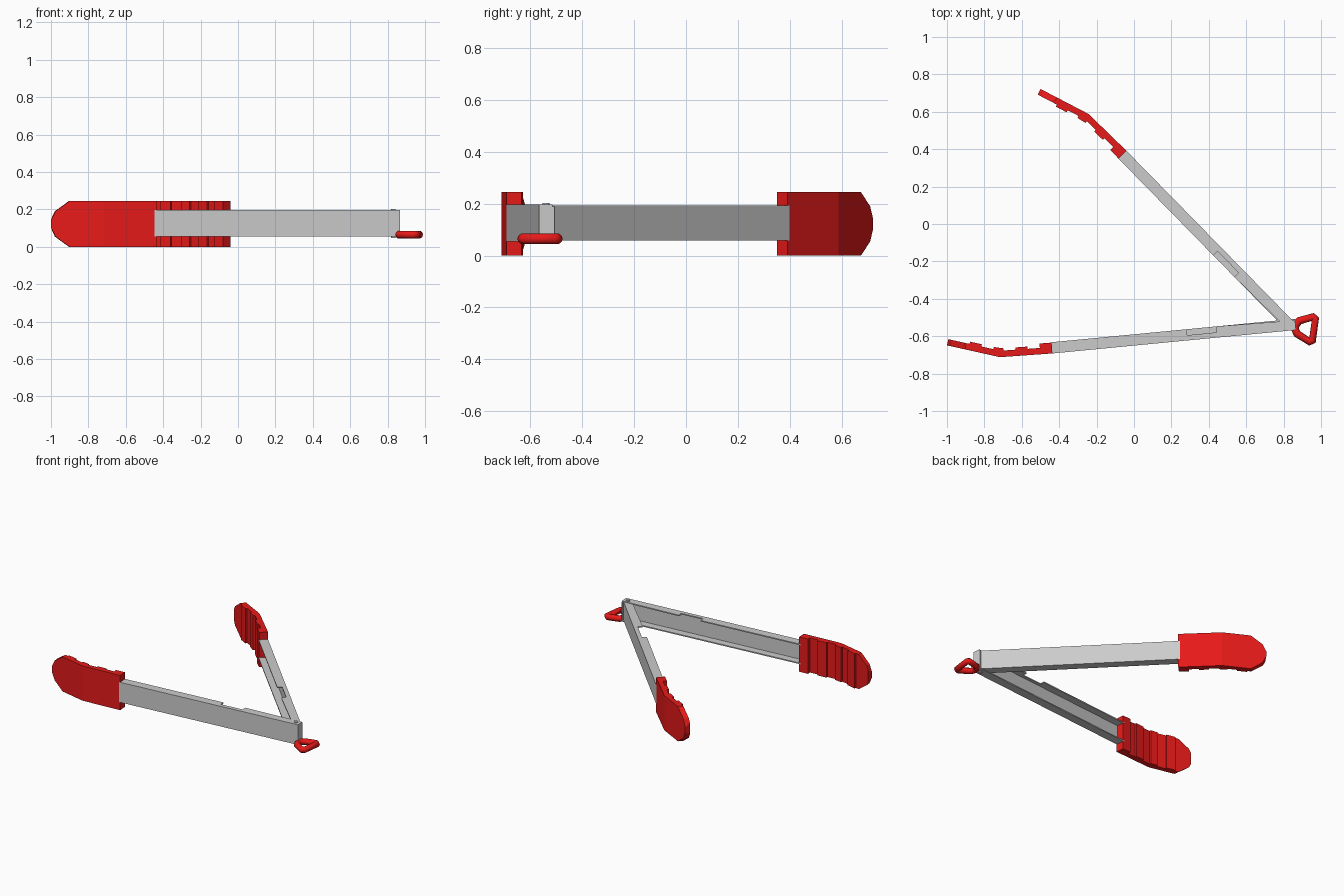
import bpy, bmesh, math
from mathutils import Vector, Matrix

if "Cube" in bpy.data.objects:
    bpy.data.objects.remove(bpy.data.objects["Cube"])

PIVOT = Vector((0.83, -0.54, 0))
red = bpy.data.materials.new("red_rubber")
red.diffuse_color = (0.8, 0.01, 0.01, 1)
red.use_nodes = True
red.node_tree.nodes["Principled BSDF"].inputs["Base Color"].default_value = red.diffuse_color


def add_prism(bm, pts, z0, z1):
    """Extrude a flat (u, v) outline from z0 to z1."""
    f = bm.faces.new([bm.verts.new((u, v, z0)) for u, v in pts])
    top = bmesh.ops.extrude_face_region(bm, geom=[f])["geom"]
    for e in top:
        if isinstance(e, bmesh.types.BMVert):
            e.co.z = z1


def finish(bm, name, angle=0, side=1, mat=None):
    """Place a part at the hinge: u runs along the arm, v points outward."""
    m = (Matrix.Translation(PIVOT) @ Matrix.Rotation(math.radians(angle), 4, 'Z')
         @ Matrix.Diagonal((1, side, 1, 1)))
    bm.transform(m)
    bmesh.ops.recalc_face_normals(bm, faces=bm.faces)
    me = bpy.data.meshes.new(name)
    bm.to_mesh(me)
    bm.free()
    ob = bpy.data.objects.new(name, me)
    bpy.context.collection.objects.link(ob)
    if mat:
        me.materials.append(mat)
    return ob


def rect(u0, u1, v0, v1):
    return [(u0, v0), (u1, v0), (u1, v1), (u0, v1)]


def build_arm(name, angle, side, u0, inset, cap):
    # U-shaped channel, open toward the other arm, with a notched top flange
    W, L, t = 0.03, 1.285, 0.008
    z0, z1 = 0.055 + inset, 0.197 - inset
    bm = bmesh.new()
    add_prism(bm, rect(u0, L, W - t, W), z0, z1)
    flange = [(u0, -0.022), (0.39, -W), (0.39, 0.002), (0.55, 0.002), (0.55, -W),
              (L, -W), (L, W - t), (u0, W - t)]
    add_prism(bm, flange, z1 - t, z1)
    add_prism(bm, [(u0, -W), (L, -W), (L, W - t), (u0, W - t)], z0, z0 + t)
    if cap:
        add_prism(bm, rect(u0, u0 + t, -W, W - t), z0 + t, z1 - t)
    finish(bm, name, angle, side)


def build_tip(name, angle, side):
    # bent pad with alternating ridges on the gripping side
    a, b, c = Vector((1.275, 0.03)), Vector((1.556, 0.023)), Vector((1.832, -0.067))
    pts = [a, b, c]
    inner = []

    def along(s):
        first = (b - a).length
        p, q, d = (a, b, s) if s < first else (b, c, s - first)
        dr = (q - p).normalized()
        return p + dr * d, Vector((dr.y, -dr.x))

    step, total = 0.065, (b - a).length + (c - b).length
    edges = [i * step for i in range(8)] + [total]
    for i in range(8):
        thick = 0.058 if i == 0 else (0.034 if i % 2 else 0.046)
        for s in (edges[i] + 1e-4, edges[i + 1] - 1e-4):
            p, n = along(s)
            inner.append(p + n * thick)
    bm = bmesh.new()
    add_prism(bm, pts + inner[::-1], 0, 0.245)
    # round the free end with angled cuts
    prof = [(1.735, 0.1225), (1.808, 0.068), (1.832, 0.018)]
    for sgn in (1, -1):
        for (ua, za), (ub, zb) in zip(prof, prof[1:]):
            bmesh.ops.bisect_plane(
                bm, geom=bm.verts[:] + bm.edges[:] + bm.faces[:],
                plane_co=(ua, 0, 0.1225 + sgn * za),
                plane_no=(za - zb, 0, sgn * (ub - ua)), clear_outer=True)
            bmesh.ops.holes_fill(bm, edges=[e for e in bm.edges if e.is_boundary])
    finish(bm, name, angle, side, red)


# two mirrored arms with red gripping tips
build_arm("rear_arm", 134.4, -1, -0.012, 0.004, False)
build_arm("front_arm", 185.5, 1, -0.033, 0.0, True)
build_tip("rear_tip", 134.4, -1)
build_tip("front_tip", 185.5, 1)

# hinge pin
bm = bmesh.new()
bmesh.ops.create_cone(bm, cap_ends=True, segments=16, radius1=0.013, radius2=0.013,
                      depth=0.155, matrix=Matrix.Translation((0, 0, 0.1255)))
finish(bm, "hinge_pin")

# pull ring: rounded trapezoid loop of round rod
corners = [Vector(p) for p in ((0.868, -0.522, 0.065), (0.972, -0.492, 0.065),
                               (0.952, -0.638, 0.065), (0.858, -0.578, 0.065))]
path = []
for i, p in enumerate(corners):
    for k in (i - 1, (i + 1) % 4):
        path.append(p + (corners[k] - p).normalized() * 0.016)
cu = bpy.data.curves.new("pull_ring", 'CURVE')
cu.dimensions = '3D'
cu.bevel_depth = 0.021
cu.bevel_resolution = 3
sp = cu.splines.new('POLY')
sp.points.add(len(path) - 1)
for pt, co in zip(sp.points, path):
    pt.co = (*co, 1)
sp.use_cyclic_u = True
cu.materials.append(red)
bpy.context.collection.objects.link(bpy.data.objects.new("pull_ring", cu))
